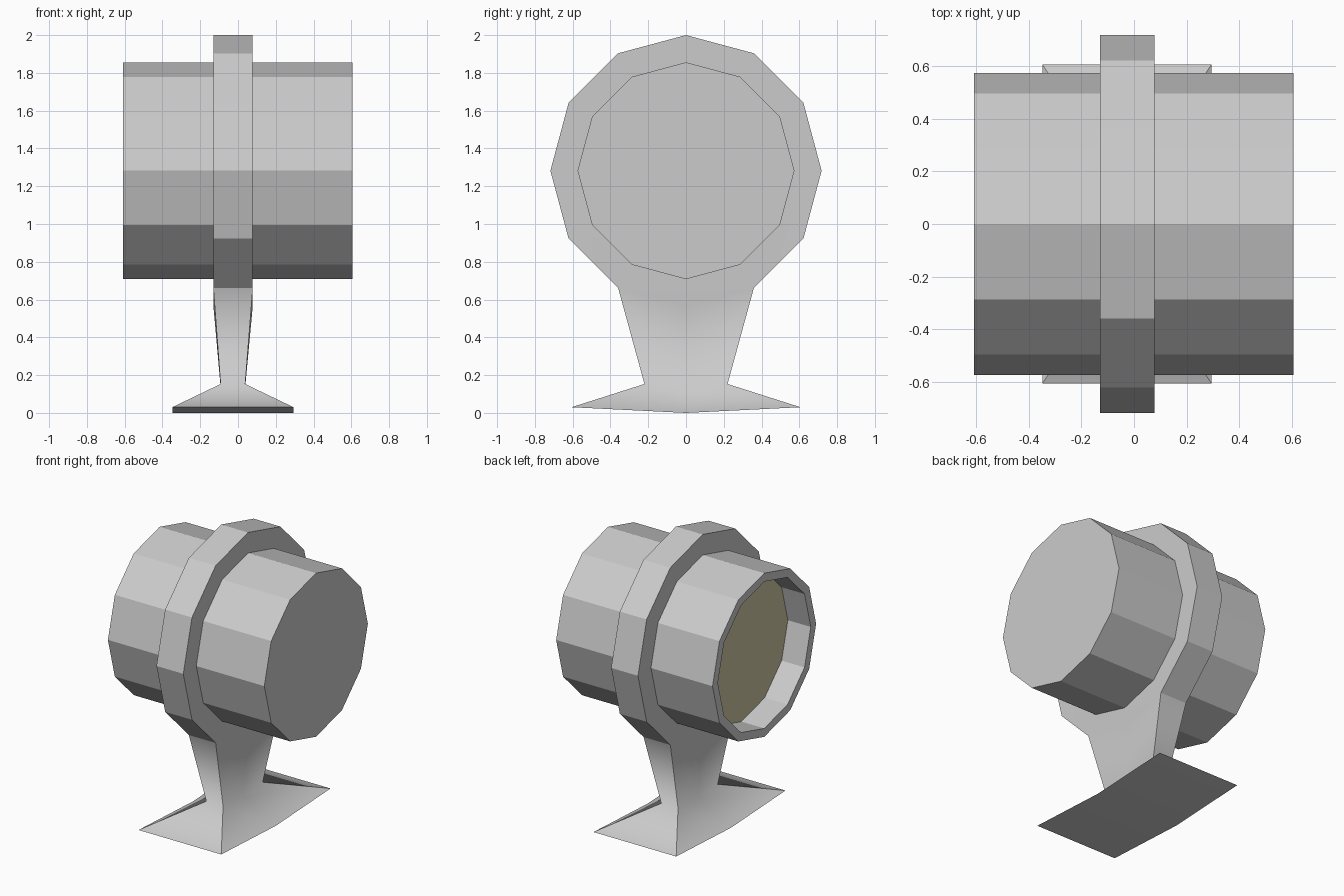
import bpy, bmesh, math

if "Cube" in bpy.data.objects:
    bpy.data.objects.remove(bpy.data.objects["Cube"])

CZ = 1.282   # height of the lamp axis
N = 12       # sides of all round parts
GREY = (0.57, 0.57, 0.57, 1)


def finish(bm, name, color=GREY):
    me = bpy.data.meshes.new(name)
    bm.to_mesh(me)
    bm.free()
    ob = bpy.data.objects.new(name, me)
    bpy.context.collection.objects.link(ob)
    mat = bpy.data.materials.new(name + "_material")
    mat.diffuse_color = color
    mat.use_nodes = True
    mat.node_tree.nodes["Principled BSDF"].inputs["Base Color"].default_value = mat.diffuse_color
    me.materials.append(mat)
    return ob


def circle(bm, x, r):
    """Twelve-sided ring about the x axis, first corner on top."""
    return [bm.verts.new((x, r * math.sin(2 * math.pi * i / N),
                          CZ + r * math.cos(2 * math.pi * i / N))) for i in range(N)]


def bridge(bm, a, b, skip=()):
    n = len(a)
    for i in range(n):
        if i not in skip:
            j = (i + 1) % n
            bm.faces.new((a[i], a[j], b[j], b[i]))


# Lamp housing: closed on the right, open recess on the left
bm = bmesh.new()
rings = [circle(bm, x, r) for x, r in
         ((0.606, 0.574), (-0.608, 0.574), (-0.608, 0.515), (-0.43, 0.515))]
bm.faces.new(rings[0])
for a, b in zip(rings, rings[1:]):
    bridge(bm, a, b)
bmesh.ops.recalc_face_normals(bm, faces=bm.faces)
finish(bm, "lamp_housing")

# Lens at the bottom of the recess, facing out to the left
bm = bmesh.new()
face = bm.faces.new(circle(bm, -0.43, 0.515))
face.normal_update()
if face.normal.x > 0:
    face.normal_flip()
finish(bm, "lens", (0.61, 0.565, 0.36, 1))

# Bracket: collar whose lowest two sides are drawn down into the stand
bm = bmesh.new()
left, right = circle(bm, -0.13, 0.718), circle(bm, 0.078, 0.718)
bridge(bm, left, right, skip=(5, 6))
rim = set(bm.faces)
bm.faces.new(left)
bm.faces.new(right)


def section(x0, x1, y, z, zmid):
    pts = ((y, z), (0, zmid), (-y, z))
    return [bm.verts.new((x, *p)) for x, row in ((x0, pts), (x1, pts[::-1])) for p in row]


levels = [left[5:8] + right[7:4:-1],
          section(-0.092, 0.038, 0.22, 0.153, 0.135),
          section(-0.348, 0.294, 0.606, 0.03, 0.0)]
sharp = []
for a, b in zip(levels, levels[1:]):
    bridge(bm, a, b)
    sharp += [bm.edges.get((a[i], b[i])) for i in (0, 2, 3, 5)]
foot = levels[-1]
sharp += [bm.edges.get((foot[i], foot[(i + 1) % 6])) for i in range(6)]
bm.faces.new((foot[0], foot[1], foot[4], foot[5]))
bm.faces.new((foot[1], foot[2], foot[3], foot[4]))
bmesh.ops.recalc_face_normals(bm, faces=bm.faces)

# Stand is smooth from neck to foot, with crisp corners and a faceted collar
for f in bm.faces:
    f.smooth = f not in rim
for f in rim:
    sharp += f.edges
for e in sharp:
    e.smooth = False
finish(bm, "bracket_stand")
